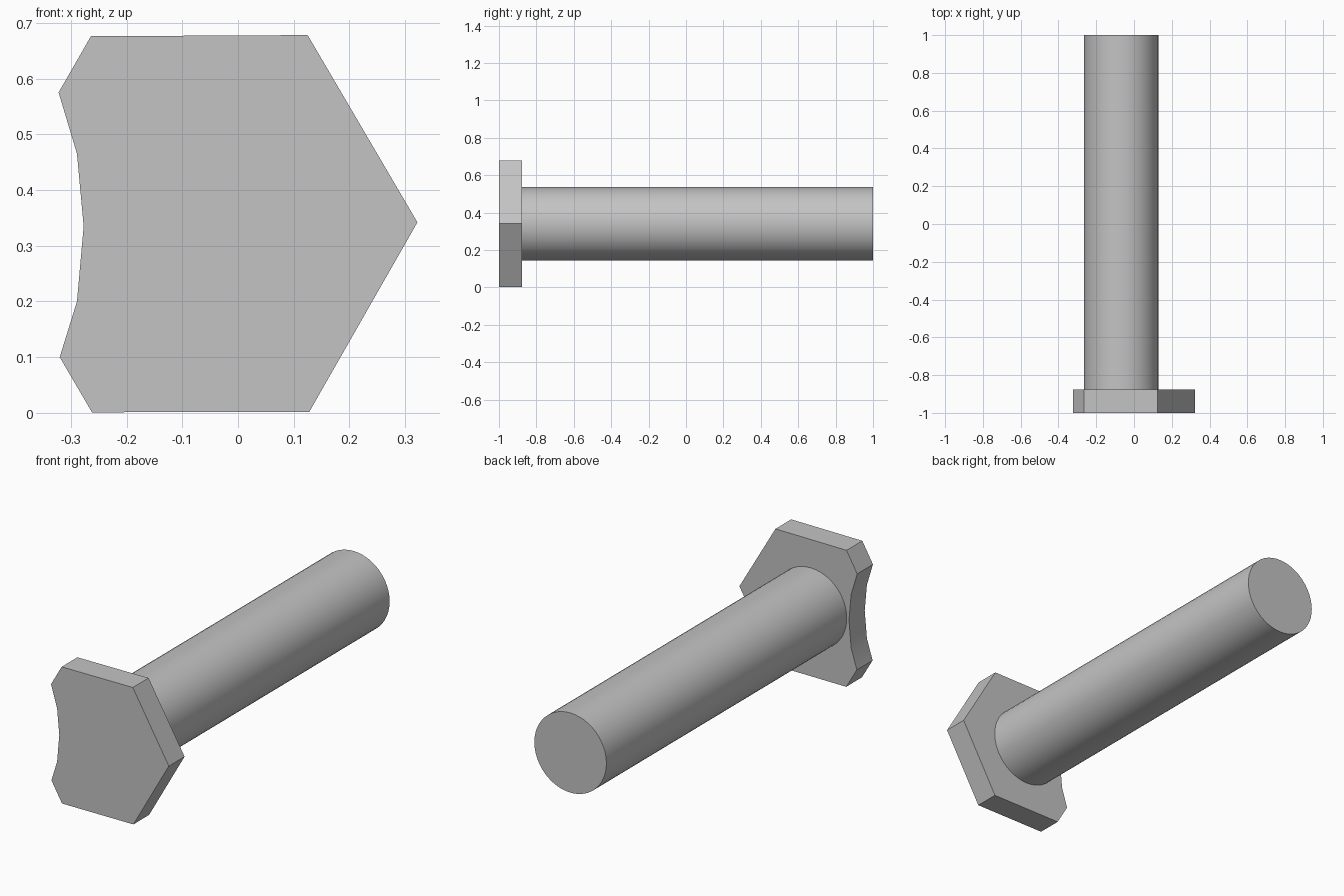
import bpy, bmesh, math
from mathutils import Matrix

cube = bpy.data.objects.get("Cube")
if cube:
    bpy.data.objects.remove(cube, do_unlink=True)

AXIS_X, AXIS_Z = -0.068, 0.34
HEAD_FRONT, HEAD_BACK, TIP = -1.0, -0.877, 1.0

steel = bpy.data.materials.new("grey steel")
steel.use_nodes = True
colour = (0.55, 0.55, 0.55, 1)
steel.diffuse_color = colour
steel.node_tree.nodes["Principled BSDF"].inputs["Base Color"].default_value = colour


def add_object(name, bm):
    bmesh.ops.recalc_face_normals(bm, faces=bm.faces)
    mesh = bpy.data.meshes.new(name)
    bm.to_mesh(mesh)
    bm.free()
    mesh.materials.append(steel)
    obj = bpy.data.objects.new(name, mesh)
    bpy.context.collection.objects.link(obj)
    bpy.ops.object.select_all(action='DESELECT')
    obj.select_set(True)
    bpy.context.view_layer.objects.active = obj
    bpy.ops.object.shade_smooth_by_angle(angle=math.radians(25))
    return obj


# Hexagonal head with a concave bite replacing one corner
profile = [(0.322, 0.342), (0.125, 0.678), (-0.264, 0.676),
           (-0.322, 0.575), (-0.289, 0.465), (-0.277, 0.335),
           (-0.289, 0.2), (-0.32, 0.1), (-0.262, 0.001), (0.128, 0.002)]
bm = bmesh.new()
front = bm.faces.new([bm.verts.new((x, HEAD_FRONT, z)) for x, z in profile])
extruded = bmesh.ops.extrude_face_region(bm, geom=[front], use_keep_orig=True)
back_verts = [g for g in extruded["geom"] if isinstance(g, bmesh.types.BMVert)]
bmesh.ops.translate(bm, verts=back_verts, vec=(0, HEAD_BACK - HEAD_FRONT, 0))
add_object("bolt_head", bm)

# Plain round shank, seated slightly into the head
start = HEAD_BACK - 0.02
bm = bmesh.new()
bmesh.ops.create_cone(
    bm, cap_ends=True, segments=48, radius1=0.197, radius2=0.197,
    depth=TIP - start,
    matrix=Matrix.Translation((AXIS_X, (TIP + start) / 2, AXIS_Z))
    @ Matrix.Rotation(math.pi / 2, 4, 'X'))
add_object("shank", bm)
